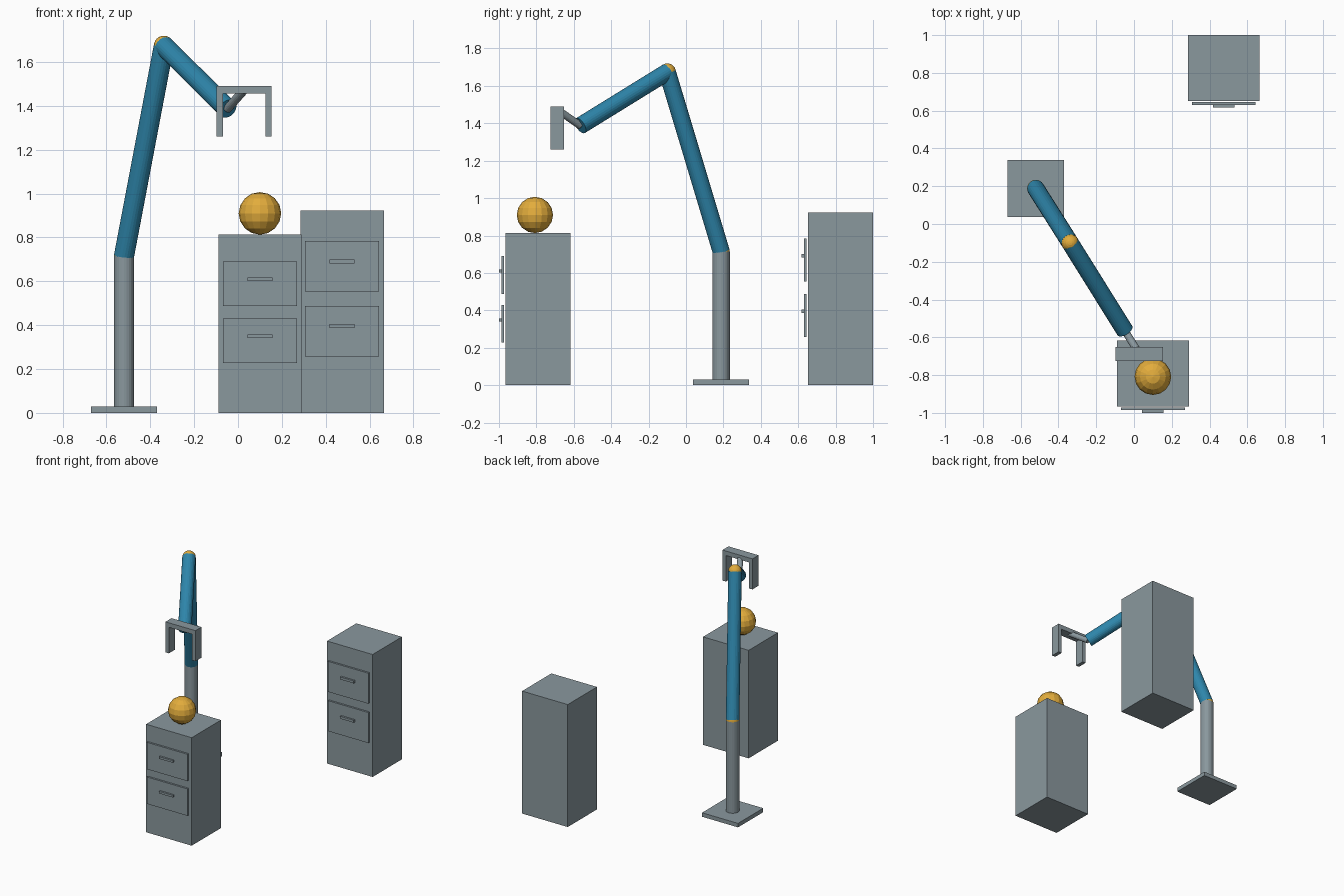
import bpy, bmesh
from mathutils import Vector, Matrix

if "Cube" in bpy.data.objects:
    bpy.data.objects.remove(bpy.data.objects["Cube"])


def material(name, rgb):
    """Flat colour from 0-255 display values, stored as linear."""
    m = bpy.data.materials.new(name)
    lin = [((c / 255 + 0.055) / 1.055) ** 2.4 for c in rgb]
    m.diffuse_color = (*lin, 1)
    m.use_nodes = True
    m.node_tree.nodes["Principled BSDF"].inputs["Base Color"].default_value = m.diffuse_color
    return m


STEEL = material("steel_grey", (138, 152, 158))
BLUE = material("arm_blue", (46, 134, 171))
GOLD = material("joint_gold", (226, 172, 60))


def finish(name, bm, mat):
    me = bpy.data.meshes.new(name)
    bm.to_mesh(me)
    bm.free()
    me.materials.append(mat)
    ob = bpy.data.objects.new(name, me)
    bpy.context.collection.objects.link(ob)
    return ob


def box(name, lo, hi, mat=STEEL):
    lo, hi = Vector(lo), Vector(hi)
    bm = bmesh.new()
    bmesh.ops.create_cube(bm, size=1, matrix=Matrix.Translation((lo + hi) / 2)
                          @ Matrix.Diagonal((*(hi - lo), 1)))
    return finish(name, bm, mat)


def rod(name, a, b, r, mat, sides=24):
    a, b = Vector(a), Vector(b)
    d = b - a
    bm = bmesh.new()
    rot = d.to_track_quat('Z', 'Y').to_matrix().to_4x4()
    bmesh.ops.create_cone(bm, cap_ends=True, segments=sides, radius1=r, radius2=r,
                          depth=d.length, matrix=Matrix.Translation((a + b) / 2) @ rot)
    return finish(name, bm, mat)


def ball(name, c, r, mat, u=16, v=8):
    bm = bmesh.new()
    bmesh.ops.create_uvsphere(bm, u_segments=u, v_segments=v, radius=r,
                              matrix=Matrix.Translation(c))
    return finish(name, bm, mat)


def cabinet(name, cx, front, h):
    """Cabinet body with two drawer fronts and bar handles."""
    box(name + "_body", (cx - 0.19, front, 0), (cx + 0.19, front + 0.348, h))
    for label, k in (("lower", 0.404), ("upper", 0.725)):
        z, hz = h * k, h * (k + 0.025)
        box(f"{name}_{label}_drawer", (cx - 0.169, front - 0.021, z - 0.1245 * h),
            (cx + 0.169, front - 0.007, z + 0.1245 * h))
        box(f"{name}_{label}_handle", (cx - 0.057, front - 0.035, hz - 0.01 * h),
            (cx + 0.057, front - 0.021, hz + 0.01 * h))


# Cabinets and the ball resting on the front one
cabinet("front_cabinet", 0.10, -0.965, 0.813)
cabinet("back_cabinet", 0.475, 0.652, 0.922)
ball("target_ball", (0.10, -0.808, 0.91), 0.097, GOLD)

# Pedestal
shoulder = Vector((-0.52, 0.188, 0.715))
elbow = Vector((-0.338, -0.10, 1.674))
wrist = Vector((-0.048, -0.565, 1.387))
grip = Vector((0.028, -0.688, 1.473))
R = 0.046
box("base_plate", (-0.67, 0.038, 0), (-0.37, 0.338, 0.03))
rod("column", (shoulder.x, shoulder.y, 0.03), shoulder, R, STEEL)

# Arm links and joints
ball("shoulder_joint", shoulder, R, GOLD, 24, 12)
rod("lower_arm", shoulder, elbow, R, BLUE)
ball("elbow_joint", elbow, R, GOLD, 24, 12)
rod("upper_arm", elbow, wrist, R, BLUE)
rod("wrist_link", wrist, grip, 0.02, STEEL, 16)

# Gripper: cross bar and two fingers
y0, y1 = grip.y - 0.036, grip.y + 0.036
box("gripper_bar", (grip.x - 0.125, y0, 1.456), (grip.x + 0.125, y1, 1.49))
for side, s in (("left", -1), ("right", 1)):
    xs = sorted((grip.x + s * 0.125, grip.x + s * 0.097))
    box(side + "_finger", (xs[0], y0, 1.26), (xs[1], y1, 1.456))
